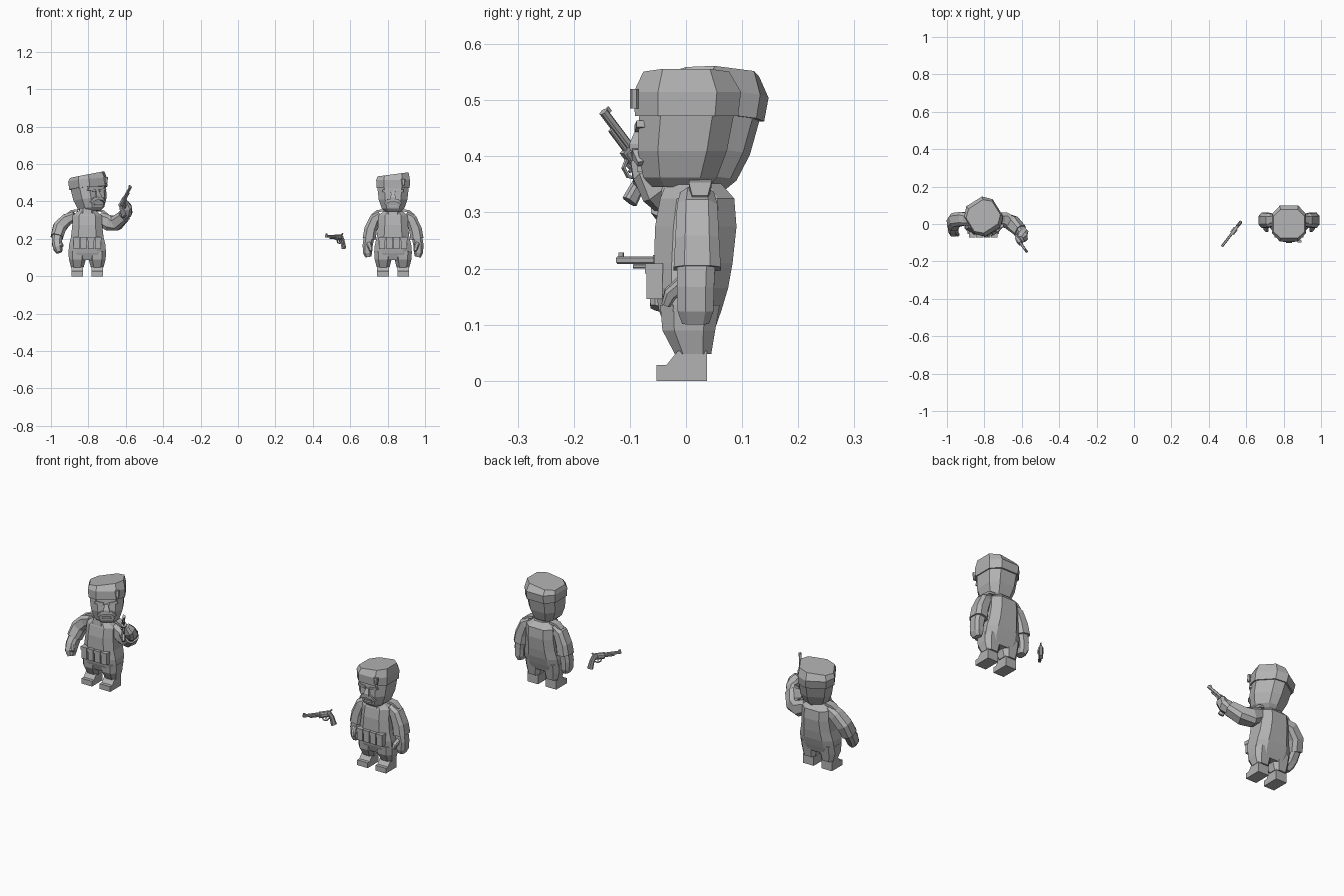
import bpy, bmesh, math
from mathutils import Vector, Matrix

if "Cube" in bpy.data.objects:
    bpy.data.objects.remove(bpy.data.objects["Cube"], do_unlink=True)

grey = bpy.data.materials.new("plain_grey")
grey.use_nodes = True
grey.diffuse_color = (0.45, 0.45, 0.45, 1)
grey.node_tree.nodes["Principled BSDF"].inputs["Base Color"].default_value = (0.45, 0.45, 0.45, 1)

OCT = [(1, .55), (.55, 1), (-.55, 1), (-1, .55), (-1, -.55), (-.55, -1), (.55, -1), (1, -.55)]
BOX = [(1, 1), (-1, 1), (-1, -1), (1, -1)]


def skin(name, rings, place):
    """Bridge a list of rings into a closed flat-shaded solid."""
    bm = bmesh.new()
    loops = [[bm.verts.new(place @ Vector(p)) for p in ring] for ring in rings]
    n = len(loops[0])
    for a, b in zip(loops, loops[1:]):
        for i in range(n):
            j = (i + 1) % n
            bm.faces.new((a[i], a[j], b[j], b[i]))
    bm.faces.new(loops[0][::-1])
    bm.faces.new(loops[-1])
    bmesh.ops.recalc_face_normals(bm, faces=bm.faces)
    mesh = bpy.data.meshes.new(name)
    bm.to_mesh(mesh)
    bm.free()
    mesh.materials.append(grey)
    obj = bpy.data.objects.new(name, mesh)
    bpy.context.collection.objects.link(obj)
    return obj


def stack(name, levels, place, cx=0, slant=0, shape=OCT):
    """Horizontal sections: height, half width, front y, back y."""
    rings = []
    for k, (z, hx, y0, y1) in enumerate(levels):
        lean = slant if k == len(levels) - 1 else 0
        rings.append([(cx + u * hx, (y0 + y1) / 2 + v * (y1 - y0) / 2, z + lean * u) for u, v in shape])
    return skin(name, rings, place)


def limb(name, path, place, shape=OCT):
    """Sections across a path: point, half size along y, half size across."""
    pts = [Vector(p) for p, _, _ in path]
    rings = []
    for i, (p, ra, rb) in enumerate(path):
        t = (pts[min(i + 1, len(pts) - 1)] - pts[max(i - 1, 0)]).normalized()
        a = (Vector((0, 1, 0)) - t * t.y).normalized()
        b = t.cross(a)
        rings.append([pts[i] + a * u * ra + b * v * rb for u, v in shape])
    return skin(name, rings, place)


def block(name, c, s, place):
    return stack(name, [(c[2] - s[2], s[0], c[1] - s[1], c[1] + s[1]),
                        (c[2] + s[2], s[0], c[1] - s[1], c[1] + s[1])], place, cx=c[0], shape=BOX)


def body(tag, place):
    stack(tag + "_torso", [(.088, .08, -.035, .05), (.125, .1, -.048, .063), (.165, .098, -.055, .075),
                           (.21, .087, -.057, .083), (.275, .08, -.055, .09), (.325, .078, -.046, .086),
                           (.352, .045, -.035, .062)], place)
    stack(tag + "_neck", [(.33, .045, -.045, .055), (.365, .04, -.04, .045)], place)
    # row of pouches with flaps
    for i in range(4):
        x = (i - 1.5) * .039
        block(f"{tag}_pouch_{i}", (x, -.056, .175), (.016, .014, .029), place)
        block(f"{tag}_pouch_flap_{i}", (x, -.057, .2), (.018, .016, .009), place)
    for side, s in (("left", 1), ("right", -1)):
        flip = place @ Matrix.Diagonal((s, 1, 1, 1))
        stack(f"{tag}_{side}_trouser", [(.048, .034, -.02, .045), (.09, .045, -.042, .052),
                                        (.135, .048, -.046, .06)], flip, cx=.053)
        # boot profile run across its width
        profile = [(-.053, 0), (.037, 0), (.037, .053), (-.015, .053), (-.035, .028), (-.053, .028)]
        skin(f"{tag}_{side}_boot", [[(x, y, z) for y, z in profile] for x in (.023, .085)], flip)
        limb(f"{tag}_{side}_epaulette", [((.05, .025, .353), .02, .006), ((.085, .025, .348), .02, .006),
                                         ((.112, .025, .326), .014, .006)], flip, BOX)


def head(tag, place):
    stack(tag + "_face", [(.345, .042, -.06, .04), (.362, .06, -.076, .055), (.41, .077, -.086, .073),
                          (.478, .084, -.083, .086)], place)
    # cap with a leaning crown
    stack(tag + "_cap", [(.472, .089, -.091, .093), (.515, .09, -.093, .098), (.545, .083, -.076, .077)],
          place, slant=.011)
    stack(tag + "_cap_badge", [(.485, .008, -.1, -.085), (.52, .012, -.1, -.085)], place, cx=.055)
    stack(tag + "_nose", [(.41, .014, -.1, -.07), (.422, .015, -.101, -.07), (.448, .007, -.09, -.07)],
          place, shape=BOX)
    block(tag + "_lower_lip", (0, -.078, .377), (.022, .008, .005), place)
    for side, s in (("left", 1), ("right", -1)):
        flip = place @ Matrix.Diagonal((s, 1, 1, 1))
        limb(f"{tag}_{side}_moustache", [((0, -.088, .408), .009, .009), ((.025, -.087, .404), .009, .009),
                                         ((.043, -.08, .387), .006, .005)], flip, BOX)
        limb(f"{tag}_{side}_brow", [((.012, -.083, .449), .009, .006), ((.055, -.079, .458), .009, .006)],
             flip, BOX)


def revolver(tag, place):
    limb(tag + "_barrel", [((.02, 0, .002), .007, .007), ((.11, 0, .002), .007, .007)], place)
    limb(tag + "_ejector", [((.02, 0, -.009), .004, .004), ((.075, 0, -.009), .004, .004)], place)
    block(tag + "_front_sight", (.104, 0, .011), (.005, .002, .005), place)
    limb(tag + "_cylinder", [((-.012, 0, -.003), .013, .013), ((.022, 0, -.003), .013, .013)], place)
    block(tag + "_frame", (0, 0, -.004), (.028, .006, .015), place)
    limb(tag + "_hammer", [((-.024, 0, .005), .003, .005), ((-.038, 0, .016), .003, .003)], place, BOX)
    limb(tag + "_grip", [((-.024, 0, -.003), .008, .012), ((-.036, 0, -.022), .009, .011),
                         ((-.047, 0, -.065), .009, .014)], place)
    guard = [(.012, -.018), (.006, -.034), (-.012, -.037), (-.026, -.026)]
    limb(tag + "_trigger_guard", [((x, 0, z), .003, .0025) for x, z in guard], place, BOX)
    limb(tag + "_trigger", [((-.006, 0, -.016), .002, .003), ((-.008, 0, -.03), .002, .002)], place, BOX)


def aim(origin, forward):
    f = Vector(forward).normalized()
    side = Vector((0, 0, 1)).cross(f).normalized()
    rot = Matrix((f, side, f.cross(side))).transposed()
    return Matrix.Translation(origin) @ rot.to_4x4()


# standing figure with both arms lowered
standing = Matrix.Translation((.829, 0, 0))
body("standing", standing)
head("standing", standing)
for side, s in (("left", 1), ("right", -1)):
    flip = standing @ Matrix.Diagonal((s, 1, 1, 1))
    limb(f"standing_{side}_sleeve", [((.065, .02, .325), .03, .024), ((.098, .02, .305), .036, .03),
                                     ((.12, .02, .25), .039, .034), ((.128, .02, .2), .042, .035)], flip)
    limb(f"standing_{side}_glove", [((.128, .018, .21), .034, .028), ((.136, .017, .165), .033, .027),
                                    ((.136, .017, .125), .032, .024), ((.132, .017, .103), .024, .016)], flip)
    limb(f"standing_{side}_thumb", [((.13, -.005, .175), .013, .013), ((.122, -.028, .155), .012, .012),
                                    ((.118, -.036, .135), .008, .008)], flip)

# aiming figure with turned head and one raised arm
aiming = Matrix.Translation((-.806, 0, 0))
body("aiming", aiming)
turn = (Matrix.Translation((.016, .025, .35)) @ Matrix.Rotation(-.08, 4, 'Y') @ Matrix.Rotation(-.08, 4, 'X')
        @ Matrix.Rotation(math.radians(32), 4, 'Z') @ Matrix.Translation((0, 0, -.35)))
head("aiming", aiming @ turn)
limb("aiming_right_sleeve", [((-.065, .02, .322), .03, .026), ((-.11, .028, .303), .037, .033),
                             ((-.148, .022, .262), .038, .036), ((-.162, 0, .21), .038, .033)], aiming)
limb("aiming_right_glove", [((-.16, .002, .215), .03, .027), ((-.162, -.022, .18), .03, .027),
                            ((-.157, -.04, .15), .028, .024), ((-.15, -.046, .128), .018, .016)], aiming)
limb("aiming_right_thumb", [((-.15, -.035, .185), .012, .012), ((-.135, -.06, .162), .009, .009)], aiming)
limb("aiming_left_sleeve", [((.062, .025, .31), .034, .034), ((.115, .022, .285), .04, .042),
                            ((.155, .005, .285), .04, .04), ((.198, -.035, .325), .033, .033)], aiming)
limb("aiming_left_glove", [((.193, -.03, .32), .026, .026), ((.212, -.052, .342), .03, .028),
                           ((.21, -.07, .368), .027, .028), ((.198, -.082, .392), .018, .02)], aiming)
limb("aiming_left_finger", [((.2, -.08, .372), .01, .01), ((.185, -.1, .388), .008, .008)], aiming)

revolver("held_revolver", aim((-.617, -.088, .398), (.4, -.55, .73)))
revolver("loose_revolver", aim((.537, -.033, .213), (-.61, -.79, 0)))
